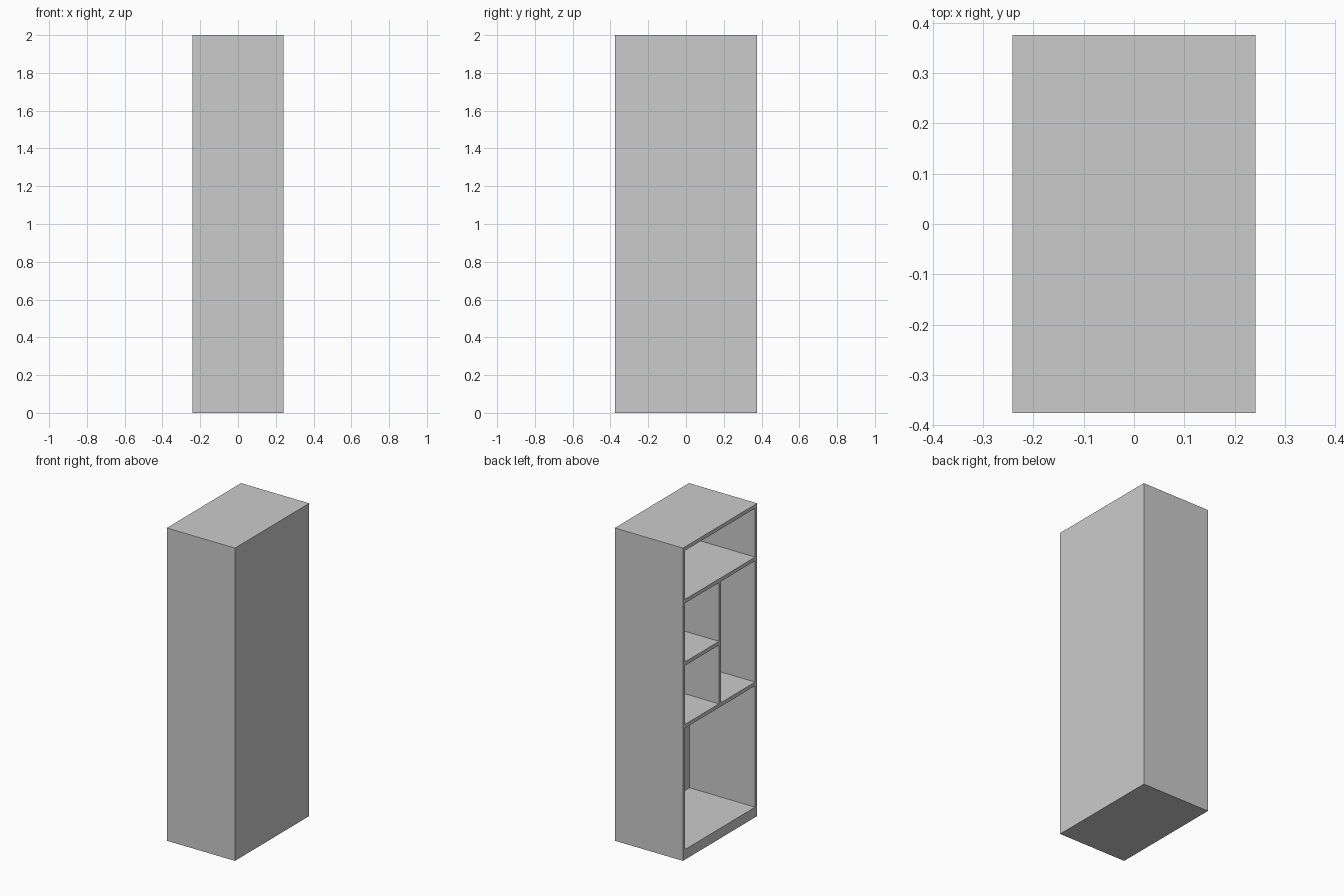
import bpy

if "Cube" in bpy.data.objects:
    bpy.data.objects.remove(bpy.data.objects["Cube"])

W, D, H = 0.241, 0.375, 2.0      # half width (x), half depth (y), height
T = 0.024                        # shelf thickness
S = 0.021                        # side and divider thickness
BACK = 0.223                     # inner face of the back panel (open side is -x)
INNER = D - S


def board(name, x, y, z):
    """Box from (min, max) ranges on each axis."""
    bpy.ops.mesh.primitive_cube_add(
        size=1, location=[(a + b) / 2 for a, b in (x, y, z)])
    ob = bpy.context.object
    ob.name = name
    ob.scale = [b - a for a, b in (x, y, z)]
    bpy.ops.object.transform_apply(location=False, rotation=False, scale=True)
    return ob


# Outer carcass
board("side_panel_front", (-W, W), (-D, -INNER), (0, H))
board("side_panel_back", (-W, W), (INNER, D), (0, H))
board("rear_panel", (BACK, W), (-INNER, INNER), (0, H))

# Full-width horizontal boards: plinth, two shelves, top
levels = {
    "plinth": (0, 0.065),
    "lower_shelf": (0.841, 0.841 + T),
    "upper_shelf": (1.64, 1.64 + T),
    "top_panel": (H - T, H),
}
for name, z in levels.items():
    board(name, (-W, BACK), (-INNER, INNER), z)

# Middle bay: central divider and a half-width shelf
low, high = levels["lower_shelf"][1], levels["upper_shelf"][0]
mid = (low + high) / 2
board("divider", (-W, BACK), (-S / 2, S / 2), (low, high))
board("half_shelf", (-W, BACK), (S / 2, INNER), (mid - T / 2, mid + T / 2))
